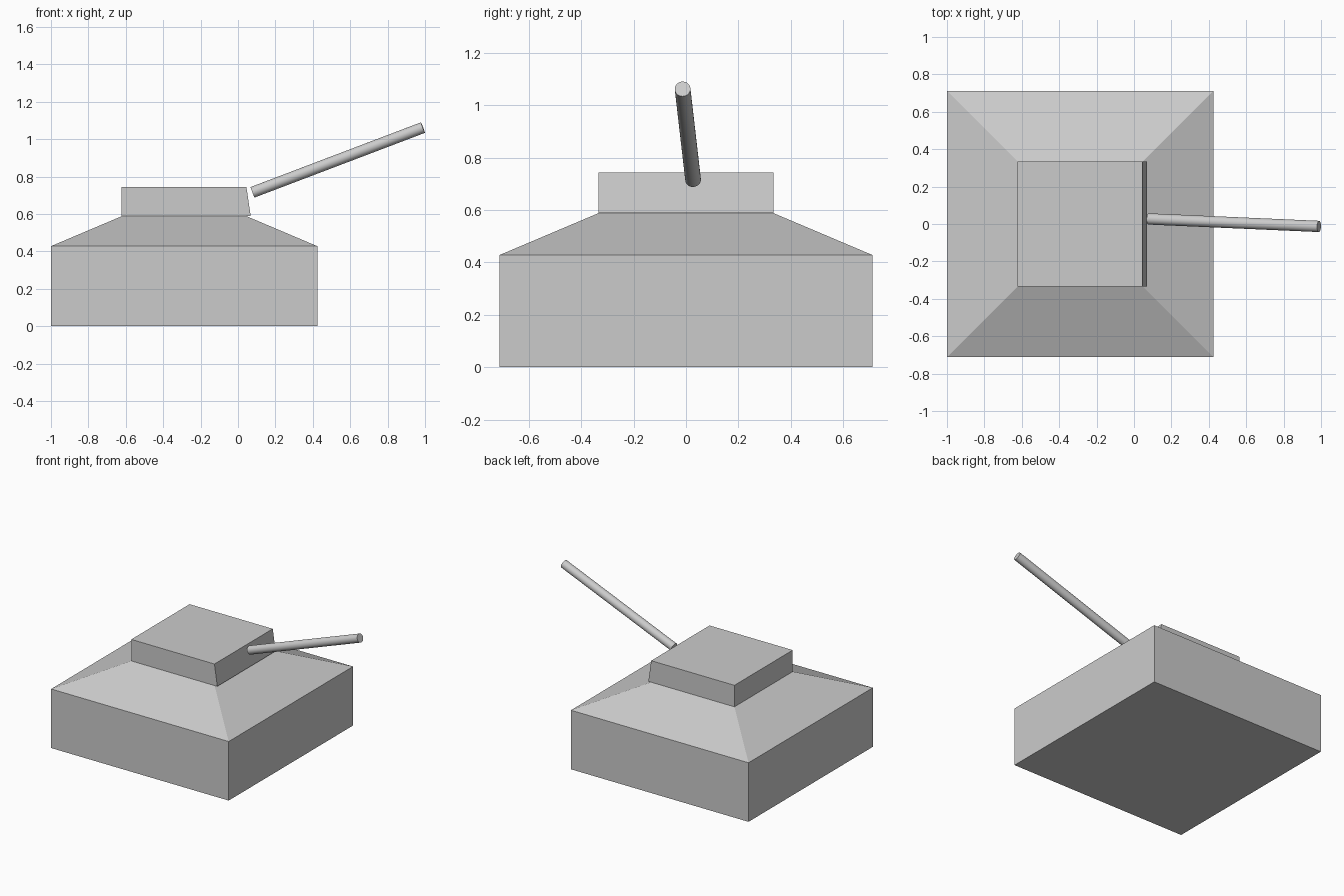
import bpy, bmesh, math
from mathutils import Vector

if "Cube" in bpy.data.objects:
    bpy.data.objects.remove(bpy.data.objects["Cube"])


def stacked_rings(name, rings):
    """Closed solid through rectangular rings given as (x_min, x_max, half_y, z)."""
    bm = bmesh.new()
    loops = []
    for x0, x1, h, z in rings:
        corners = ((x0, -h), (x1, -h), (x1, h), (x0, h))
        loops.append([bm.verts.new((x, y, z)) for x, y in corners])
    for low, high in zip(loops, loops[1:]):
        for i in range(4):
            j = (i + 1) % 4
            bm.faces.new((low[i], low[j], high[j], high[i]))
    bm.faces.new(loops[0][::-1])
    bm.faces.new(loops[-1])
    bmesh.ops.recalc_face_normals(bm, faces=bm.faces)
    mesh = bpy.data.meshes.new(name)
    bm.to_mesh(mesh)
    bm.free()
    obj = bpy.data.objects.new(name, mesh)
    bpy.context.collection.objects.link(obj)
    return obj


def rod(name, start, end, radius, sides=32):
    """Smooth capped cylinder between two points."""
    start, end = Vector(start), Vector(end)
    axis = end - start
    bpy.ops.mesh.primitive_cylinder_add(
        vertices=sides, radius=radius, depth=axis.length,
        location=(start + end) / 2,
        rotation=axis.to_track_quat('Z', 'Y').to_euler())
    obj = bpy.context.object
    obj.name = name
    bpy.ops.object.shade_smooth_by_angle(angle=math.radians(30))
    return obj


# Square hull with sloped upper deck
stacked_rings("hull", [(-1.0, 0.424, 0.712, 0.0),
                       (-1.0, 0.424, 0.712, 0.428),
                       (-0.622, 0.046, 0.334, 0.588)])

# Turret with a slightly raked front face
stacked_rings("turret", [(-0.622, 0.068, 0.334, 0.588),
                         (-0.622, 0.045, 0.334, 0.744)])

# Raised gun barrel, swung slightly to one side
rod("gun_barrel", (0.078, 0.027, 0.716), (0.989, -0.013, 1.062), 0.03)
